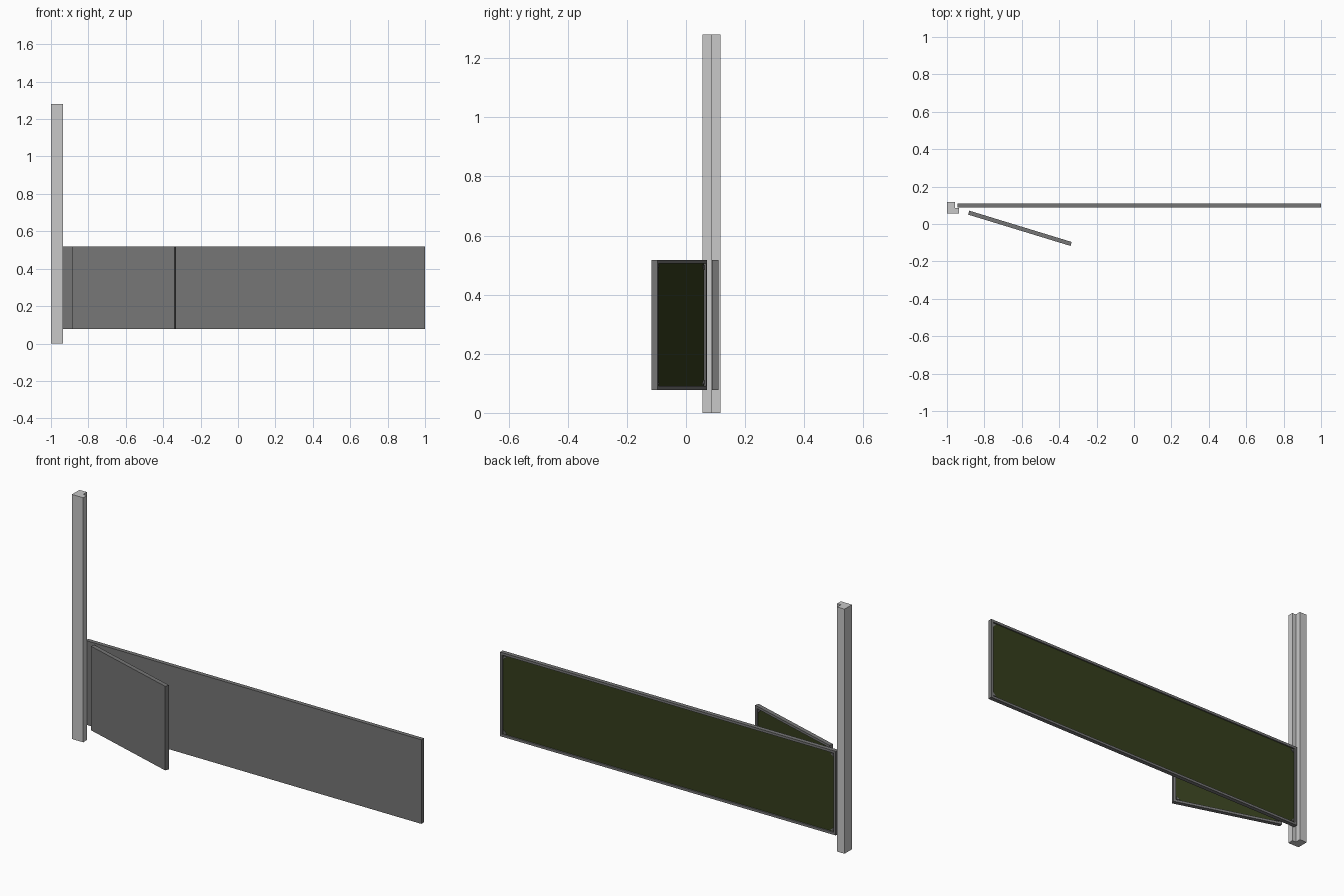
import bpy, bmesh, math
from mathutils import Matrix, Vector

cube = bpy.data.objects.get("Cube")
if cube:
    bpy.data.objects.remove(cube)


def material(name, rgb):
    m = bpy.data.materials.new(name)
    m.use_nodes = True
    m.diffuse_color = (*rgb, 1)
    m.node_tree.nodes["Principled BSDF"].inputs["Base Color"].default_value = (*rgb, 1)
    return m


POST = material("light grey", (0.58, 0.58, 0.58))
FRAME = material("mid grey", (0.18, 0.18, 0.18))
BACKING = material("dark green", (0.035, 0.048, 0.012))


def finish(bm, name, mats):
    bmesh.ops.recalc_face_normals(bm, faces=bm.faces)
    mesh = bpy.data.meshes.new(name)
    bm.to_mesh(mesh)
    bm.free()
    for m in mats:
        mesh.materials.append(m)
    obj = bpy.data.objects.new(name, mesh)
    bpy.context.collection.objects.link(obj)
    return obj


def prism(name, outline, direction, mat):
    """Extrude a planar outline along a direction."""
    bm = bmesh.new()
    face = bm.faces.new([bm.verts.new(p) for p in outline])
    new = bmesh.ops.extrude_face_region(bm, geom=[face])["geom"]
    verts = [v for v in new if isinstance(v, bmesh.types.BMVert)]
    bmesh.ops.translate(bm, verts=verts, vec=direction)
    return finish(bm, name, [mat])


THICK, HEIGHT, RIM, RECESS = 0.022, 0.44, 0.018, 0.007


def panel(name, length, centre, angle):
    """Framed board with a sunken coloured back and corner gussets."""
    bm = bmesh.new()
    bmesh.ops.create_cube(bm, size=1, matrix=Matrix.Diagonal((length, THICK, HEIGHT, 1)))
    back = [f for f in bm.faces if f.normal.y > 0.9]
    bmesh.ops.inset_region(bm, faces=back, thickness=RIM)
    # Push the back in, leaving upright inner rim walls
    walls = bmesh.ops.extrude_face_region(bm, geom=back)["geom"]
    bmesh.ops.delete(bm, geom=back, context='FACES_ONLY')
    verts = [v for v in walls if isinstance(v, bmesh.types.BMVert)]
    bmesh.ops.translate(bm, verts=verts, vec=(0, -RECESS, 0))
    for f in walls:
        if isinstance(f, bmesh.types.BMFace):
            f.material_index = 1
    board = finish(bm, name, [FRAME, BACKING])
    place = Matrix.Translation(centre) @ Matrix.Rotation(angle, 4, 'Z')
    board.matrix_world = place
    # Small triangular gussets in the inner corners
    y = THICK / 2 - RECESS
    for sx, side in ((-1, "right"), (1, "left")):
        for sz, level in ((-1, "lower"), (1, "upper")):
            x, z, g = sx * (length / 2 - RIM), sz * (HEIGHT / 2 - RIM), 0.016
            tri = [(x, y, z), (x - sx * g, y, z), (x, y, z - sz * g)]
            gusset = prism(f"{name}_{level}_{side}_gusset", tri, Vector((0, 0.004, 0)), FRAME)
            gusset.matrix_world = place


# Upright post with a rebate along its inner back corner
x0, x1, xr = -1.0, -0.935, -0.957
y0, y1, yr = 0.055, 0.117, 0.086
prism("post", [(x0, y0, 0), (x1, y0, 0), (x1, yr, 0), (xr, yr, 0), (xr, y1, 0), (x0, y1, 0)],
      Vector((0, 0, 1.28)), POST)

# Long panel held in the rebate, short panel swung out in front
panel("long_panel", 1.944, (0.028, 0.099, 0.298), 0)
panel("short_panel", 0.573, (-0.61, -0.023, 0.298), math.radians(-17))
